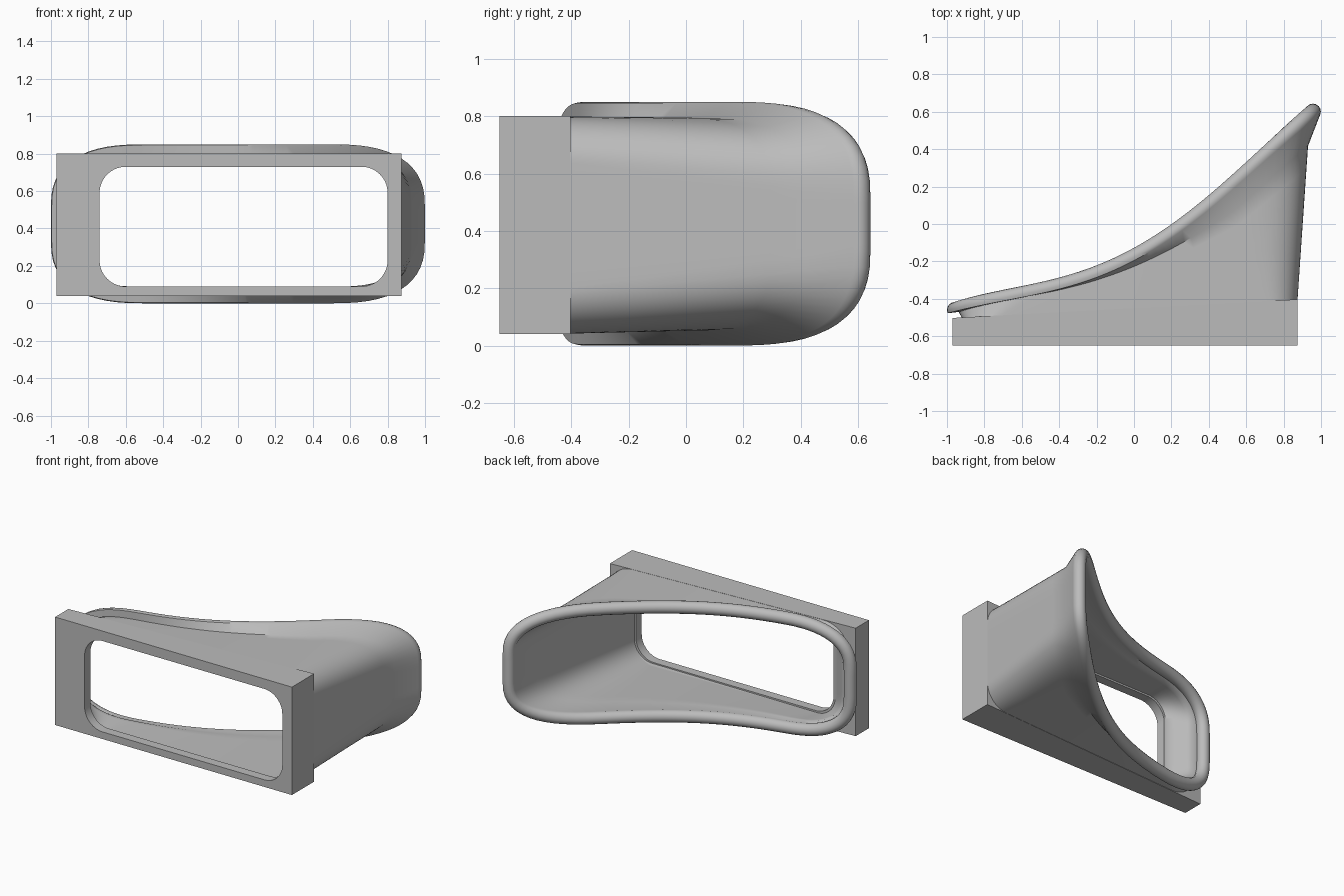
import bpy, bmesh, math
from mathutils import Vector

if "Cube" in bpy.data.objects:
    bpy.data.objects.remove(bpy.data.objects["Cube"])

grey = bpy.data.materials.new("plain_grey")
grey.use_nodes = True
COLOUR = (0.5, 0.5, 0.5, 1)
grey.diffuse_color = COLOUR
grey.node_tree.nodes["Principled BSDF"].inputs["Base Color"].default_value = COLOUR

FRONT = -0.65


def back_y(x):
    """Slanted back plane of the mounting frame."""
    return -0.45 + 0.054 * x


def rim_y(x):
    """Sweep of the mouth as seen from above."""
    return -0.175 + 0.533 * x + 0.397 * x**2 + 0.023 * x**3 - 0.14 * x**4


def rounded(x0, x1, z0, z1, rx, rz, power, y):
    """Rounded rectangle, counter-clockwise in x-z; y is a function of x."""
    corner, long_side, short_side = 14, 28, 8
    pts = []
    centres = [(x1 - rx, z1 - rz), (x0 + rx, z1 - rz), (x0 + rx, z0 + rz), (x1 - rx, z0 + rz)]
    for q, (cx, cz) in enumerate(centres):
        for i in range(corner + 1):
            a = math.pi / 2 * (q + i / corner)
            c, s = math.cos(a), math.sin(a)
            pts.append((cx + rx * math.copysign(abs(c) ** (2 / power), c),
                        cz + rz * math.copysign(abs(s) ** (2 / power), s)))
        # straight run to the next corner
        nx, nz = centres[(q + 1) % 4]
        sides = long_side if q % 2 == 0 else short_side
        a = math.pi / 2 * (q + 1)
        ox, oz = rx * round(math.cos(a)), rz * round(math.sin(a))
        for i in range(1, sides):
            t = i / sides
            pts.append((cx + (nx - cx) * t + ox, cz + (nz - cz) * t + oz))
    return [Vector((x, y(x), z)) for x, z in pts]


def bridge(bm, a, b):
    n = len(a)
    for i in range(n):
        j = (i + 1) % n
        bm.faces.new((a[i], a[j], b[j], b[i]))


def finish(bm, name, angle):
    bmesh.ops.recalc_face_normals(bm, faces=bm.faces)
    mesh = bpy.data.meshes.new(name)
    bm.to_mesh(mesh)
    bm.free()
    mesh.materials.append(grey)
    obj = bpy.data.objects.new(name, mesh)
    bpy.context.collection.objects.link(obj)
    bpy.ops.object.select_all(action="DESELECT")
    obj.select_set(True)
    bpy.context.view_layer.objects.active = obj
    bpy.ops.object.shade_smooth_by_angle(angle=math.radians(angle))


def hole(grow, y):
    return rounded(-0.74 - grow, 0.80 + grow, 0.09 - grow, 0.73 + grow, 0.14, 0.14, 2, lambda x: y)


# Mounting frame: wedge-shaped block with a rounded opening
bm = bmesh.new()
corners = [(-0.97, 0.04), (0.875, 0.04), (0.875, 0.80), (-0.97, 0.80)]
outer_front = [bm.verts.new((x, FRONT, z)) for x, z in corners]
outer_back = [bm.verts.new((x, back_y(x), z)) for x, z in corners]
inner_front = [bm.verts.new(p) for p in hole(0, FRONT)]
inner_back = [bm.verts.new(p) for p in
              rounded(-0.88, 0.855, 0.06, 0.78, 0.14, 0.14, 2, back_y)]
bridge(bm, outer_front, outer_back)
bridge(bm, inner_front, inner_back)
for loops in ((outer_front, inner_front), (outer_back, inner_back)):
    edges = []
    for loop in loops:
        for i in range(len(loop)):
            pair = (loop[i], loop[(i + 1) % len(loop)])
            edges.append(bm.edges.get(pair) or bm.edges.new(pair))
    bmesh.ops.triangle_fill(bm, edges=edges, use_beauty=True)
finish(bm, "mounting_frame", 30)

# Flared horn: outer wall, rolled lip, inner wall and throat as one skin
R = 0.042
base = rounded(-0.91, 0.873, 0.041, 0.799, 0.16, 0.16, 2, lambda x: back_y(x) - 0.02)
rim = rounded(-0.958, 0.957, R, 0.85 - R, 0.46, 0.29, 2.6, rim_y)
count = len(rim)
outward, axial = [], []
for i in range(count):
    t = rim[(i + 1) % count] - rim[i - 1]
    n = Vector((t.z, 0, -t.x)).normalized()
    b = n.cross(t).normalized()
    outward.append(n)
    axial.append(b if b.y > 0 else -b)


def wall(start, s, inset):
    return [p.lerp(q, s) - n * inset for p, q, n in zip(start, rim, outward)]


throat = hole(0.012, -0.585)
rings = [base] + [wall(base, s, 0.014 * s) for s in (0.25, 0.5, 0.7, 0.82)]
for deg in range(-25, 206, 23):
    c, s = math.cos(math.radians(deg)) * R, math.sin(math.radians(deg)) * R
    rings.append([p + n * c + b * s for p, n, b in zip(rim, outward, axial)])
rings += [wall(throat, s, 0.05 * s) for s in (0.82, 0.7, 0.5, 0.25)]
rings += [throat, hole(0, -0.585), hole(0, FRONT)]

bm = bmesh.new()
loops = [[bm.verts.new(p) for p in ring] for ring in rings]
for a, b in zip(loops, loops[1:]):
    bridge(bm, a, b)
finish(bm, "flared_horn", 40)
